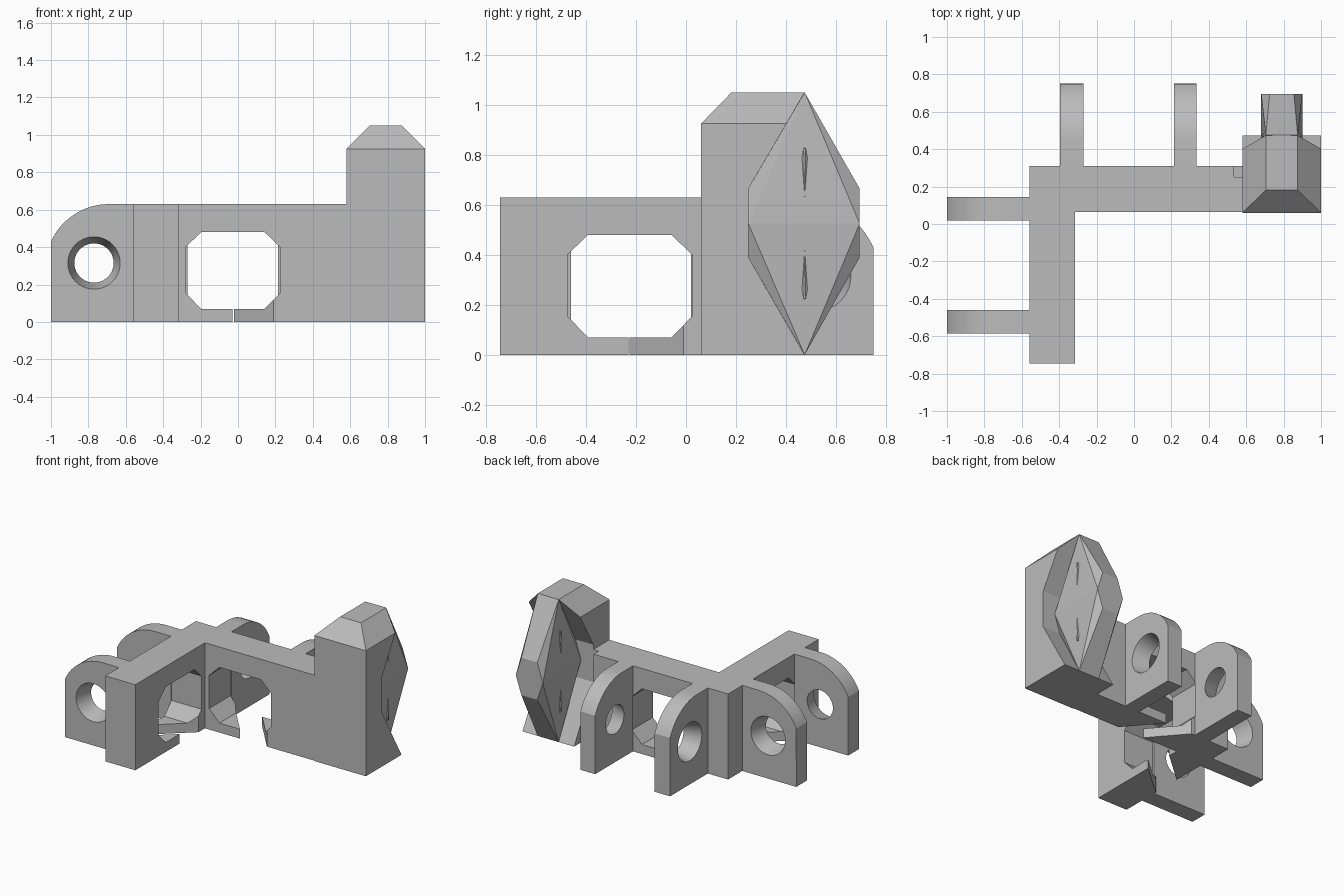
import bpy, bmesh, math
from mathutils import Vector, Matrix

if "Cube" in bpy.data.objects:
    bpy.data.objects.remove(bpy.data.objects["Cube"])

grey = bpy.data.materials.new("plain_grey")
grey.diffuse_color = (0.5, 0.5, 0.5, 1)
grey.use_nodes = True
grey.node_tree.nodes["Principled BSDF"].inputs["Base Color"].default_value = grey.diffuse_color


def add_object(name, bm):
    bmesh.ops.recalc_face_normals(bm, faces=bm.faces)
    me = bpy.data.meshes.new(name)
    bm.to_mesh(me)
    bm.free()
    ob = bpy.data.objects.new(name, me)
    bpy.context.collection.objects.link(ob)
    me.materials.append(grey)
    return ob


def prism(name, pts, axis, lo, hi):
    """Extrude a 2D outline along an axis; outline is in the other two axes."""
    place = {'x': lambda a, b, c: (c, a, b),
             'y': lambda a, b, c: (a, c, b),
             'z': lambda a, b, c: (a, b, c)}[axis]
    bm = bmesh.new()
    f = bm.faces.new([bm.verts.new(place(a, b, lo)) for a, b in pts])
    ext = bmesh.ops.extrude_face_region(bm, geom=[f])
    vs = [g for g in ext['geom'] if isinstance(g, bmesh.types.BMVert)]
    bmesh.ops.translate(bm, verts=vs, vec=Vector(place(0, 0, hi - lo)))
    return add_object(name, bm)


def hull(name, pts):
    bm = bmesh.new()
    for p in pts:
        bm.verts.new(p)
    bmesh.ops.convex_hull(bm, input=bm.verts)
    bmesh.ops.dissolve_limit(bm, angle_limit=0.01, verts=bm.verts, edges=bm.edges)
    return add_object(name, bm)


def cut(target, cutters):
    for c in cutters:
        m = target.modifiers.new("cut", 'BOOLEAN')
        m.operation = 'DIFFERENCE'
        m.solver = 'EXACT'
        m.object = c
    bpy.context.view_layer.update()
    dg = bpy.context.evaluated_depsgraph_get()
    me = bpy.data.meshes.new_from_object(target.evaluated_get(dg))
    target.modifiers.clear()
    target.data = me


def octagon(a, b):
    c = 0.083
    return [(a, .155), (a + c, .07), (b - c, .07), (b, .155),
            (b, .40), (b - c, .48), (a + c, .48), (a, .40)]


# L-shaped body
body = prism("corner_body", [(-.56, -.745), (-.315, -.745), (-.315, .065), (.59, .065),
                             (.59, .31), (-.56, .31)], 'z', 0, .63)

# Windows and the slanted slots through their lower bars
windows = [
    prism("front_window_cutter", octagon(-.28, .225), 'y', 0, .4),
    prism("side_window_cutter", octagon(-.475, .025), 'x', -.7, -.25),
    prism("front_slot_cutter", [(-.021, .055), (.199, .055), (-.029, .32), (-.249, .32)],
          'z', -.1, .2),
    prism("side_slot_cutter", [(-.305, -.221), (-.305, -.001), (-.57, -.234), (-.57, -.449)],
          'z', -.1, .2),
]

# Tower with bevelled roof
tower = hull("tower", [(x, y, z) for x in (.58, 1) for y in (.06, .475) for z in (0, .925)]
             + [(x, y, 1.05) for x in (.705, .875) for y in (.182, .475)])

# Six-sided recesses on both sides of the tower
hexagon = [(.475, 0), (.695, .39), (.695, .665), (.475, 1.05), (.25, .665), (.25, .39)]
wide = [(.475, -.001), (.9, -.74), (.9, 1.8), (.475, 1.051), (.25, .665), (.25, .39)]
recesses = [prism("left_recess_cutter", wide, 'x', .535, .74),
            prism("right_recess_cutter", wide, 'x', .84, 1.1)]

cut(body, windows + recesses[:1])
cut(tower, recesses)

# Coupling fin, thickest on its middle ridge
fin_pts = []
for s in (-1, 1):
    for y, z in hexagon:
        fin_pts.append((.79 + s * (.085 if y == .475 else .065), y, z))
    fin_pts += [(.79 + s * .11, y, .525) for y in (.25, .695)]
hull("coupling_fin", fin_pts)

# Small wedge catches on the fin sides
for s in (-1, 1):
    for up in (-1, 1):
        def at(x, y, h):
            return (.79 + s * x, .475 + y, .525 + up * h)
        hull("fin_catch", [at(.08, -.03, .17), at(.08, .03, .17), at(.08, -.004, .305),
                           at(.08, .004, .305), at(.105, 0, .10), at(.104, -.004, .30),
                           at(.104, .004, .30)])


# Hinge lugs: rounded outer top corner and a conical pin hole
def lug(name, axis, lo, hi, base, sign, wide_side):
    reach = .44
    cu, cz, r = reach - .31, .29, .34
    end = math.asin(.14 / .34)
    prof = [(0, 0), (reach, 0)]
    for i in range(13):
        t = end + (math.pi / 2 - end) * i / 12
        prof.append((min(reach, cu + r * math.cos(t)), cz + r * math.sin(t)))
    prof.append((0, .63))
    ob = prism(name, [(base + sign * u, z) for u, z in prof], axis, lo, hi)
    # the cone runs a little past both faces
    slope = .035 / (hi - lo)
    depth = hi - lo + .04
    r_wide, r_thin = .14 + slope * .02, .105 - slope * .02
    r_lo, r_hi = (r_wide, r_thin) if wide_side < 0 else (r_thin, r_wide)
    bm = bmesh.new()
    bmesh.ops.create_cone(bm, cap_ends=True, segments=40, radius1=r_lo, radius2=r_hi,
                          depth=depth)
    mid, u = (lo + hi) / 2, base + sign * .21
    if axis == 'x':
        mat = Matrix.Translation((mid, u, .315)) @ Matrix.Rotation(math.pi / 2, 4, 'Y')
    else:
        mat = Matrix.Translation((u, mid, .315)) @ Matrix.Rotation(-math.pi / 2, 4, 'X')
    bmesh.ops.transform(bm, matrix=mat, verts=bm.verts)
    hole = add_object(name + "_hole_cutter", bm)
    cut(ob, [hole])
    helpers.append(hole)
    return ob


helpers = windows + recesses
lugs = [
    lug("side_lug_front", 'y', -.585, -.46, -.56, -1, -1),
    lug("side_lug_rear", 'y', .02, .145, -.56, -1, 1),
    lug("back_lug_left", 'x', -.395, -.27, .31, 1, -1),
    lug("back_lug_right", 'x', .215, .335, .31, 1, 1),
]

# Smooth the lug curves, keep edges sharp
for ob in lugs:
    bpy.ops.object.select_all(action='DESELECT')
    ob.select_set(True)
    bpy.context.view_layer.objects.active = ob
    bpy.ops.object.shade_smooth_by_angle(angle=math.radians(20))

for h in helpers:
    bpy.data.objects.remove(h)
